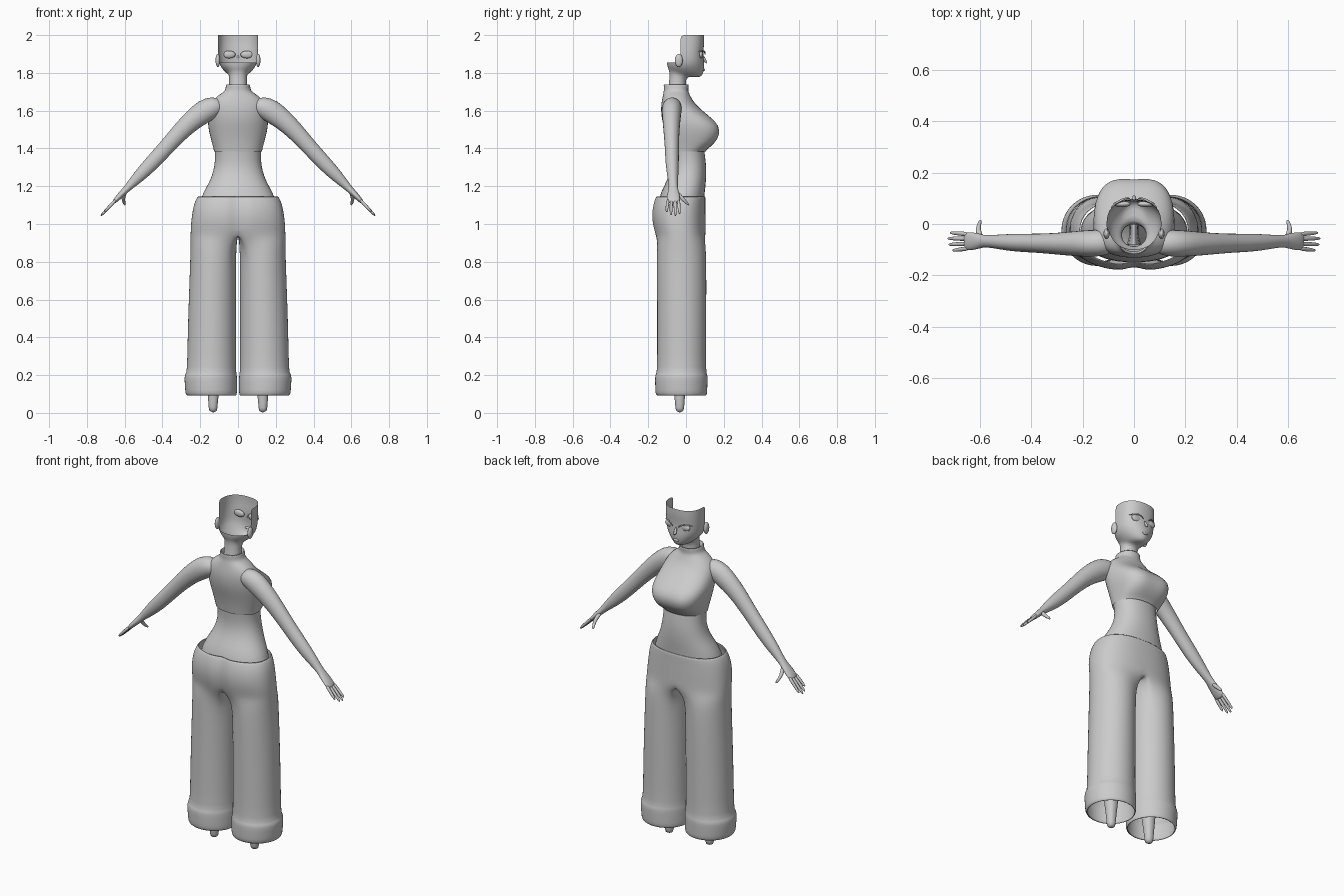
import bpy, bmesh
from math import sin, cos, pi, exp, radians
from mathutils import Vector

N = 24


def finish(name, bm, mirror=False, sub=1, thick=0):
    bmesh.ops.recalc_face_normals(bm, faces=bm.faces)
    me = bpy.data.meshes.new(name)
    bm.to_mesh(me)
    bm.free()
    for p in me.polygons:
        p.use_smooth = True
    ob = bpy.data.objects.new(name, me)
    bpy.context.collection.objects.link(ob)
    if mirror:
        m = ob.modifiers.new("mirror", 'MIRROR')
        m.merge_threshold = 0.0005
    if thick:
        s = ob.modifiers.new("thickness", 'SOLIDIFY')
        s.thickness = thick
        s.offset = -1
    if sub:
        s = ob.modifiers.new("smooth", 'SUBSURF')
        s.levels = s.render_levels = sub
    return ob


def loft(rings, cap_start=False, cap_end=False, bm=None):
    bm = bm or bmesh.new()
    rows = [[bm.verts.new(p) for p in r] for r in rings]
    n = len(rows[0])
    for a, b in zip(rows, rows[1:]):
        for i in range(n):
            j = (i + 1) % n
            bm.faces.new((a[i], a[j], b[j], b[i]))
    if cap_start:
        bm.faces.new(rows[0])
    if cap_end:
        bm.faces.new(rows[-1])
    return bm


def section(z, hx, yb, yf, pf=2.2, cy=None, zf=None, dent=0, cx=0):
    """Rounded body cross-section; zf tilts the front edge, dent is a front cleft."""
    cy = (yb + yf) / 2 if cy is None else cy
    zf = z if zf is None else zf
    pts = []
    for i in range(N):
        c, s = cos(2 * pi * i / N), sin(2 * pi * i / N)
        p = pf if s > 0 else 2.2
        x = hx * abs(c) ** (2 / p) * (1 if c > 0 else -1)
        d = abs(s) ** (2 / p)
        y = cy + d * ((yf - cy) if s > 0 else (yb - cy))
        t = (y - yb) / (yf - yb)
        if s > 0:
            y -= dent * exp(-(x / 0.035) ** 2)
        pts.append(Vector((cx + x, y, z + (zf - z) * t)))
    return pts


def tube(path, bm=None, n=12):
    """Limb along a path of (x, y, z, radius across, radius along y)."""
    P = [Vector(p[:3]) for p in path]
    rings = []
    for k, p in enumerate(path):
        d = (P[min(k + 1, len(P) - 1)] - P[max(k - 1, 0)]).normalized()
        a = d.cross(Vector((0, 1, 0))).normalized()
        b = a.cross(d)
        rings.append([P[k] + a * p[3] * cos(2 * pi * i / n) + b * p[4] * sin(2 * pi * i / n)
                      for i in range(n)])
    return loft(rings, True, True, bm)


def ellipsoid(name, loc, scale, mirror=True):
    bm = bmesh.new()
    bmesh.ops.create_uvsphere(bm, u_segments=16, v_segments=10, radius=1)
    for v in bm.verts:
        v.co = Vector([v.co[i] * scale[i] + loc[i] for i in range(3)])
    return finish(name, bm, mirror, 0)


# bare midriff and hips
finish("torso", loft([section(*r) for r in [
    (0.95, .205, -.14, .08), (1.05, .215, -.155, .09), (1.14, .2, -.145, .097), (1.2, .165, -.118, .104),
    (1.25, .14, -.092, .108), (1.31, .124, -.078, .108), (1.37, .121, -.082, .1),
    (1.45, .13, -.09, .09)]]))

# cropped top with bust and high collar
finish("top", loft([section(z, hx, yb, yf, p, cy, None, d) for z, hx, yb, yf, p, cy, d in [
    (1.385, .128, -.09, .106, 2.3, 0, 0), (1.395, .13, -.092, .112, 2.5, 0, 0),
    (1.42, .136, -.096, .147, 2.9, 0, .004), (1.455, .146, -.103, .178, 3, 0, .008),
    (1.5, .157, -.115, .187, 3, 0, .01), (1.54, .161, -.126, .166, 2.8, -.01, .008),
    (1.58, .157, -.132, .115, 2.5, -.03, .004), (1.62, .15, -.133, .065, 2.3, -.05, 0),
    (1.655, .135, -.128, .035, 2.2, -.06, 0), (1.685, .1, -.122, .02, 2.2, -.055, 0),
    (1.7, .074, -.119, .013, 2.2, -.053, 0), (1.715, .066, -.117, .012, 2.2, -.053, 0),
    (1.74, .064, -.12, .016, 2.2, -.053, 0), (1.741, .058, -.114, .01, 2.2, -.053, 0),
    (1.71, .055, -.108, .004, 2.2, -.053, 0)]]))

# neck and open-backed head shell
bm = loft([section(z, hx, yb, yf, p, cy, zf) for z, zf, hx, yb, yf, p, cy in [
    (1.68, 1.68, .052, -.1, 0, 2.1, -.05), (1.75, 1.75, .047, -.09, -.002, 2.1, -.045),
    (1.79, 1.785, .047, -.086, .004, 2.1, -.04), (1.812, 1.774, .054, -.09, .066, 1.8, -.03),
    (1.826, 1.784, .07, -.096, .088, 1.8, -.02), (1.84, 1.815, .09, -.1, .096, 1.9, -.01),
    (1.855, 1.85, .101, -.102, .098, 2.1, 0), (1.875, 1.885, .106, -.1, .092, 2.3, 0),
    (1.92, 1.925, .108, -.1, .093, 2.4, 0), (1.96, 1.96, .108, -.1, .098, 2.4, 0),
    (2.0, 2.0, .107, -.1, .097, 2.4, 0)]])
back = [f for f in bm.faces if f.calc_center_median().z > 1.86 and f.calc_center_median().y < -.03]
bmesh.ops.delete(bm, geom=back, context='FACES')
finish("head", bm)

# facial features and ears
ellipsoid("eye", (.047, .078, 1.897), (.034, .012, .02))
ellipsoid("ear", (.107, -.038, 1.866), (.012, .021, .035))
ellipsoid("lips", (0, .093, 1.816), (.018, .007, .007), False)
bm = bmesh.new()
bmesh.ops.create_cone(bm, segments=12, radius1=.014, radius2=.004, depth=.05, cap_ends=True)
for v in bm.verts:
    x, y, z = v.co
    v.co = (x, .099 + y * .8 - z * .38, 1.872 + z)
finish("nose", bm)
finish("eyelash", tube([(.014, .1, 1.894, .003, .003), (.035, .101, 1.915, .004, .005),
                        (.065, .086, 1.918, .004, .005), (.092, .062, 1.91, .002, .003)], n=6), True)

# arms down to the flattened palm
bm = tube([(.08, -.072, 1.63, .035, .04), (.125, -.074, 1.622, .058, .054), (.175, -.076, 1.6, .066, .055),
           (.235, -.077, 1.555, .057, .05), (.3, -.077, 1.495, .05, .044), (.38, -.075, 1.405, .043, .038),
           (.46, -.073, 1.318, .042, .037), (.525, -.07, 1.252, .034, .03), (.578, -.067, 1.198, .021, .023),
           (.6, -.067, 1.175, .018, .029), (.63, -.067, 1.145, .016, .037),
           (.655, -.067, 1.118, .012, .036), (.66, -.067, 1.112, .006, .03)])
finish("arm", bm, True)

# fingers and thumb
bm = bmesh.new()
for y0, y1, L in [(-.04, -.034, .93), (-.058, -.056, 1.05), (-.077, -.08, 1), (-.095, -.103, .8)]:
    tube([(.645 + .077 * L * t, y0 + (y1 - y0) * t, 1.13 - .082 * L * t, r, r)
          for t, r in [(0, .009), (.35, .0095), (.75, .008), (.95, .006), (1, .003)]], bm, 8)
tube([(.595, -.055, 1.172, .012, .012), (.608, -.03, 1.145, .012, .012), (.607, -.01, 1.125, .01, .01),
      (.6, .01, 1.105, .007, .007), (.598, .015, 1.1, .003, .003)], bm, 8)
finish("fingers", bm, True)

# legs inside the trousers
finish("leg", loft([section(z, r, y - r, y + r, cx=x) for z, r, x, y in [
    (0, .023, .132, -.033), (.05, .024, .132, -.033), (.12, .032, .131, -.034), (.25, .045, .13, -.038),
    (.38, .055, .128, -.04), (.52, .054, .124, -.03), (.7, .075, .118, -.028), (.88, .092, .112, -.03),
    (.98, .095, .11, -.03)]], True), True)


# wide trousers: round leg rings blend into half-hip rings, inner faces removed
def trouser_ring(z, cx, rx, hx, yb, yf, w):
    cy, ry = (yb + yf) / 2, (yf - yb) / 2
    n, pts = 36, []
    for i in range(n):
        t = -130 + 360 * i / n
        a = radians(t)
        leg = Vector((cx + rx * cos(a), cy + ry * sin(a), z))
        if t <= 130:
            h = radians(t * 90 / 130)
            c, s = cos(h), sin(h)
            hip = Vector((hx * abs(c) ** .85 if c > 1e-6 else 0, cy + ry * abs(s) ** .85 * (1 if s > 0 else -1), z))
            if s < 0:
                hip.y += .018 * exp(-(hip.x / .03) ** 2) * w
        else:
            hip = Vector((0, yf + (yb - yf) * (t - 130) / 100, z))
        pts.append(leg.lerp(hip, w))
    return pts


bm = loft([trouser_ring(*r) for r in [
    (.09, .14, .13, .26, -.152, .105, 0), (.1, .142, .137, .26, -.163, .113, 0),
    (.14, .143, .138, .26, -.163, .113, 0), (.19, .145, .14, .26, -.165, .115, 0),
    (.207, .143, .136, .26, -.16, .112, 0), (.215, .14, .13, .26, -.153, .106, 0),
    (.4, .139, .128, .26, -.153, .107, 0), (.6, .136, .125, .26, -.153, .108, 0),
    (.78, .132, .122, .254, -.154, .108, 0), (.86, .131, .121, .252, -.155, .107, .1),
    (.91, .131, .121, .252, -.158, .106, .5), (.945, .13, .12, .251, -.165, .105, 1),
    (.99, .13, .12, .25, -.177, .104, 1), (1.04, .13, .12, .245, -.184, .104, 1),
    (1.09, .13, .12, .237, -.18, .103, 1), (1.125, .13, .12, .225, -.17, .103, 1),
    (1.147, .13, .12, .213, -.162, .103, 1)]])
bmesh.ops.delete(bm, geom=[f for f in bm.faces if all(abs(v.co.x) < 1e-4 for v in f.verts)], context='FACES')
finish("trousers", bm, True, 1, .006)
